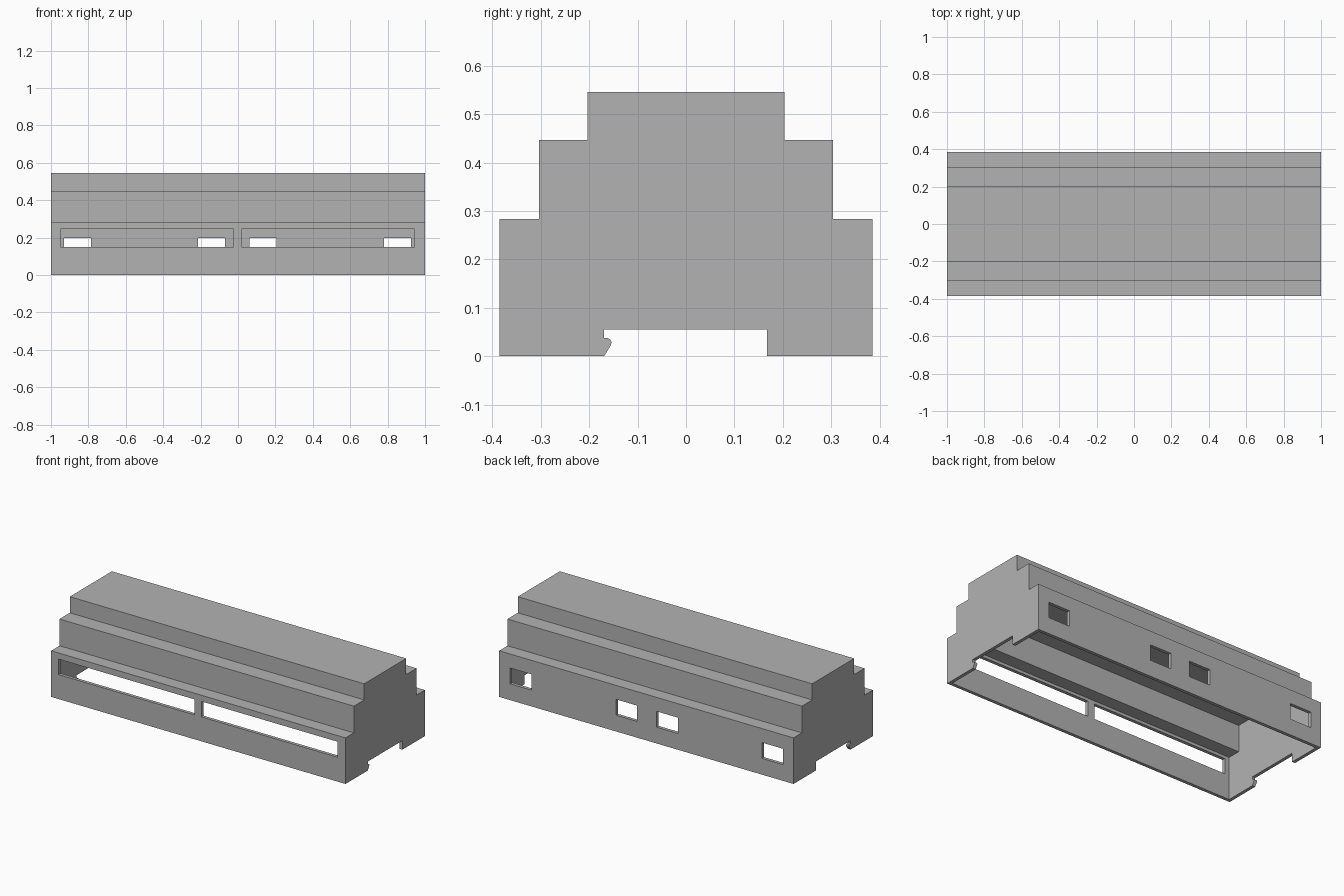
import bpy, bmesh

if "Cube" in bpy.data.objects:
    bpy.data.objects.remove(bpy.data.objects["Cube"])

WALL = 0.02
grey = bpy.data.materials.new("plain grey")
grey.diffuse_color = (0.45, 0.45, 0.45, 1)
grey.use_nodes = True
grey.node_tree.nodes["Principled BSDF"].inputs["Base Color"].default_value = grey.diffuse_color


def prism(name, profile, x0, x1):
    """Extrude a (y, z) profile along x."""
    bm = bmesh.new()
    face = bm.faces.new([bm.verts.new((x0, y, z)) for y, z in profile])
    ext = bmesh.ops.extrude_face_region(bm, geom=[face])
    moved = [v for v in ext["geom"] if isinstance(v, bmesh.types.BMVert)]
    bmesh.ops.translate(bm, verts=moved, vec=(x1 - x0, 0, 0))
    bmesh.ops.recalc_face_normals(bm, faces=bm.faces)
    mesh = bpy.data.meshes.new(name)
    bm.to_mesh(mesh)
    bm.free()
    mesh.materials.append(grey)
    obj = bpy.data.objects.new(name, mesh)
    bpy.context.collection.objects.link(obj)
    return obj


def stepped(inset, bottom):
    """Symmetric three-tier outline, shrunk by the wall thickness."""
    half = [(0.385, bottom), (0.385, 0.283), (0.304, 0.283),
            (0.304, 0.447), (0.204, 0.447), (0.204, 0.546)]
    half = [(y - inset, z if z == bottom else z - inset) for y, z in half]
    return half + [(-y, z) for y, z in reversed(half)]


def cut(target, cutter):
    mod = target.modifiers.new(cutter.name, "BOOLEAN")
    mod.operation = "DIFFERENCE"
    mod.solver = "EXACT"
    mod.object = cutter
    cutter.hide_render = True
    cutter.hide_viewport = True


def box_yz(y0, y1, z0, z1):
    return [(y0, z0), (y1, z0), (y1, z1), (y0, z1)]


# Stepped housing, hollow and open underneath
housing = prism("housing", stepped(0, 0), -1, 1)
cut(housing, prism("hollow_cutter", stepped(WALL, -0.1), -1 + WALL, 1 - WALL))

# Mounting rail notch through both end walls, with a small rounded hook
notch = [(-0.169, -0.05), (0.167, -0.05), (0.167, 0.055), (-0.169, 0.055),
         (-0.169, 0.037), (-0.161, 0.037), (-0.156, 0.034), (-0.154, 0.029),
         (-0.155, 0.023), (-0.169, 0.0)]
cut(housing, prism("rail_notch_cutter", notch, -1.1, 1.1))

# Long terminal slots in the front wall
for i, (x0, x1) in enumerate([(-0.95, -0.025), (0.02, 0.945)]):
    cut(housing, prism(f"front_slot_cutter_{i}", box_yz(-0.45, -0.33, 0.15, 0.245), x0, x1))

# Connector windows in the back wall
for i, x0 in enumerate([-0.93, -0.215, 0.062, 0.78]):
    cut(housing, prism(f"back_window_cutter_{i}", box_yz(0.33, 0.45, 0.1, 0.197), x0, x0 + 0.145))
